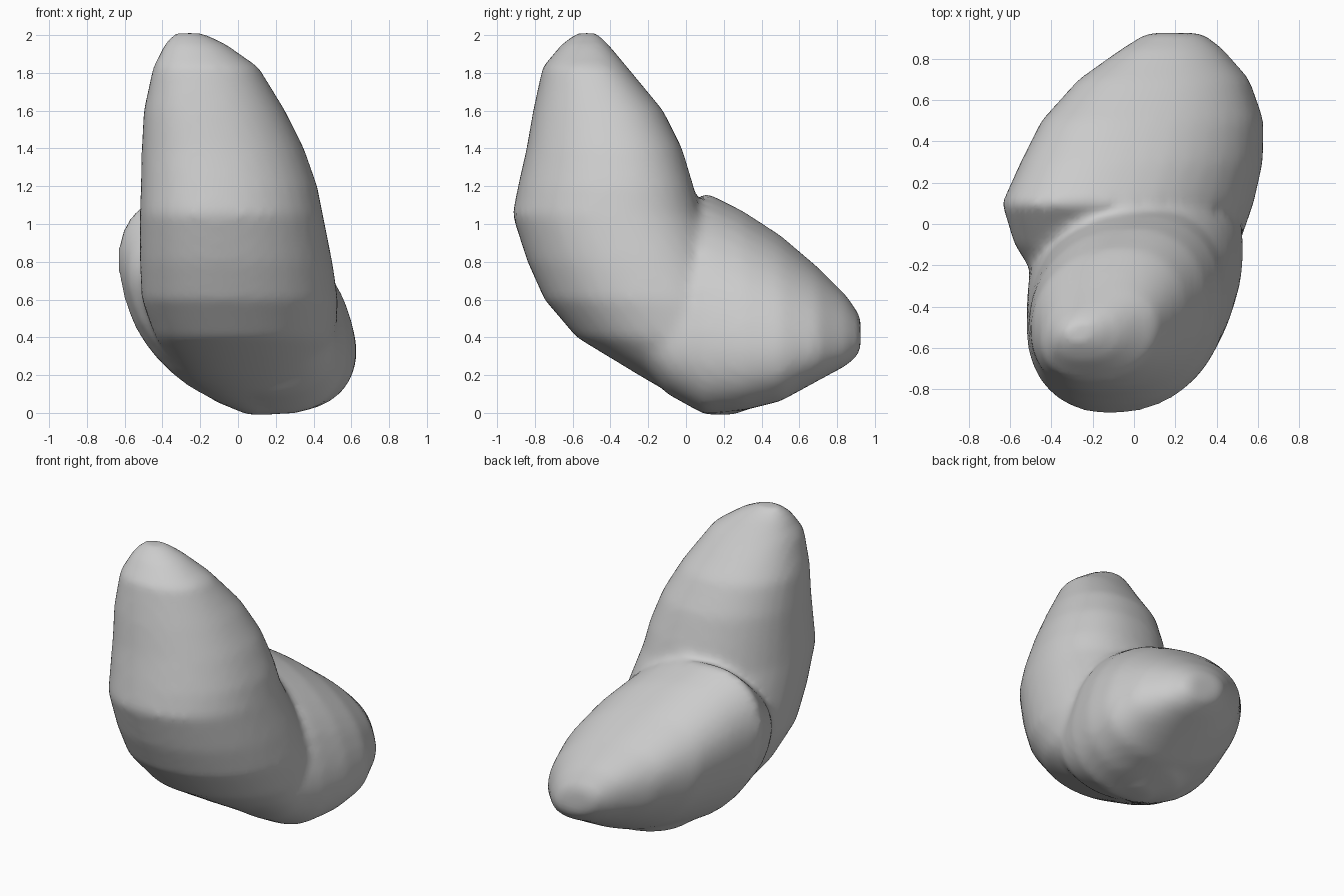
import bpy, bmesh
from math import sin, cos, pi, asin, copysign

if "Cube" in bpy.data.objects:
    bpy.data.objects.remove(bpy.data.objects["Cube"])

# Rings of the tall front lobe: (z, x min, x max, y min, y max)
UPRIGHT = [
    (2.01, -.34, -.18, -.58, -.47), (1.95, -.39, -.06, -.66, -.41),
    (1.83, -.45, .11, -.76, -.31), (1.6, -.50, .25, -.81, -.12),
    (1.4, -.51, .35, -.845, -.02), (1.2, -.515, .42, -.89, .04),
    (1.05, -.52, .45, -.92, .08), (.8, -.52, .50, -.84, .2),
    (.6, -.51, .53, -.75, .3), (.4, -.44, .52, -.58, .4),
    (.2, -.31, .48, -.25, .5), (.06, -.12, .4, -.01, .45),
    (-.01, .05, .2, .1, .25)]

# Rings of the low back lobe: (y, x min, x max, z min, z max)
BACK = [
    (.925, .06, .33, .32, .51), (.85, -.06, .43, .25, .62),
    (.7, -.27, .56, .17, .77), (.5, -.45, .63, .06, .94),
    (.3, -.55, .625, .01, 1.07), (.1, -.64, .58, -.01, 1.17),
    (-.1, -.58, .51, .1, 1.0), (-.3, -.45, .40, .3, .8)]


def power(v, p):
    return copysign(abs(v) ** p, v)


def loft(bm, rings, place, skew, p=.92, n=36):
    """Skin rounded, skewed rings that exactly fill the given extents."""
    loops = []
    for h, a0, a1, b0, b1 in rings:
        loop = []
        for i in range(n):
            t = 2 * pi * i / n
            a = (a0 + a1) / 2 + (a1 - a0) / 2 * power(cos(t), p)
            b = (b0 + b1) / 2 + (b1 - b0) / 2 * power(sin(t + asin(skew)), p)
            loop.append(bm.verts.new(place(a, b, h)))
        loops.append(loop)
    for l0, l1 in zip(loops, loops[1:]):
        for i in range(n):
            j = (i + 1) % n
            bm.faces.new((l0[i], l0[j], l1[j], l1[i]))
    bm.faces.new(loops[0])
    bm.faces.new(loops[-1])


# Two overlapping lobes of the bean
bm = bmesh.new()
loft(bm, UPRIGHT, lambda a, b, h: (a, b, h), .15)
loft(bm, BACK, lambda a, b, h: (a, h, b), -.38)
bmesh.ops.recalc_face_normals(bm, faces=bm.faces)
mesh = bpy.data.meshes.new("bean_body")
bm.to_mesh(mesh)
bm.free()
body = bpy.data.objects.new("bean_body", mesh)
bpy.context.collection.objects.link(body)

# Fuse the lobes into one skin and soften it, keeping the crease
fuse = body.modifiers.new("fuse", 'REMESH')
fuse.mode = 'VOXEL'
fuse.voxel_size = .03
fuse.use_smooth_shade = True
soft = body.modifiers.new("soften", 'SMOOTH')
soft.factor = .5
soft.iterations = 6
